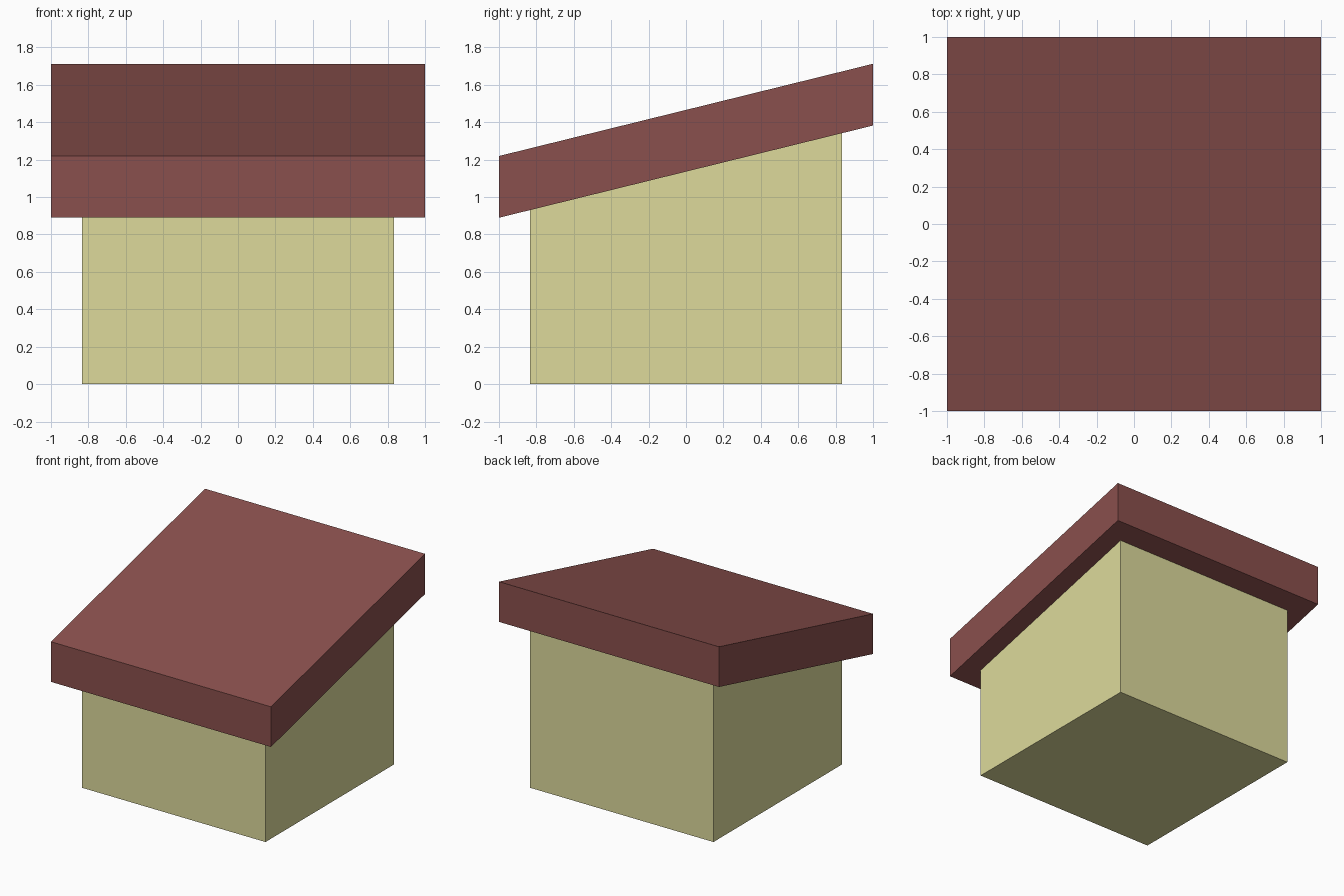
import bpy
import bmesh

if "Cube" in bpy.data.objects:
    bpy.data.objects.remove(bpy.data.objects["Cube"])

HALF_WALL = 0.833
HALF_ROOF = 1.0
SLOPE = 0.2465          # roof rise per unit of y
EAVE_MID = 1.136        # roof underside height at y = 0
ROOF_THICK = 0.33       # vertical thickness of the roof slab


def underside(y):
    return EAVE_MID + SLOPE * y


def extruded_profile(name, profile, half_width, color):
    """Extrude a closed (y, z) side profile across x."""
    bm = bmesh.new()
    face = bm.faces.new([bm.verts.new((-half_width, y, z)) for y, z in profile])
    result = bmesh.ops.extrude_face_region(bm, geom=[face])
    moved = [g for g in result["geom"] if isinstance(g, bmesh.types.BMVert)]
    bmesh.ops.translate(bm, verts=moved, vec=(2 * half_width, 0, 0))
    bmesh.ops.recalc_face_normals(bm, faces=bm.faces)
    mesh = bpy.data.meshes.new(name)
    bm.to_mesh(mesh)
    bm.free()
    mat = bpy.data.materials.new(name + "_color")
    mat.diffuse_color = color
    mat.use_nodes = True
    mat.node_tree.nodes["Principled BSDF"].inputs["Base Color"].default_value = mat.diffuse_color
    mesh.materials.append(mat)
    obj = bpy.data.objects.new(name, mesh)
    bpy.context.collection.objects.link(obj)
    return obj


# Walls: square block with a sloped top meeting the roof
w = HALF_WALL
extruded_profile("walls",
                 [(-w, 0), (w, 0), (w, underside(w)), (-w, underside(-w))],
                 w, (0.723, 0.70, 0.33, 1))

# Roof: thick single-pitch slab with vertical ends, overhanging all round
r = HALF_ROOF
extruded_profile("roof",
                 [(-r, underside(-r)), (r, underside(r)),
                  (r, underside(r) + ROOF_THICK), (-r, underside(-r) + ROOF_THICK)],
                 r, (0.254, 0.08, 0.074, 1))
